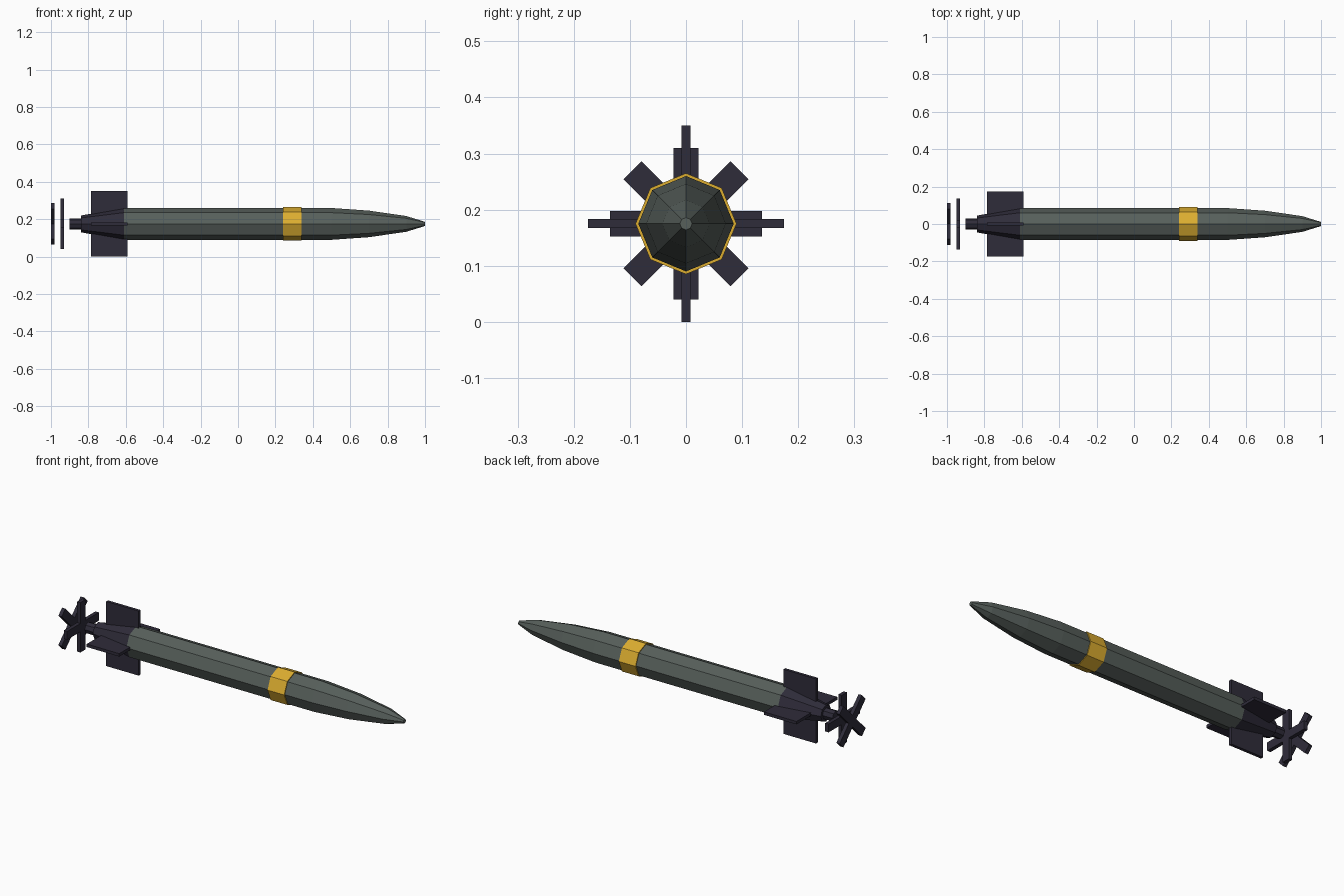
import bpy, bmesh, math
from mathutils import Matrix, Vector

if "Cube" in bpy.data.objects:
    bpy.data.objects.remove(bpy.data.objects["Cube"])

AXIS_Z = 0.175
SIDES = 8


def material(name, rgb):
    m = bpy.data.materials.new(name)
    m.diffuse_color = (*rgb, 1)
    m.use_nodes = True
    m.node_tree.nodes["Principled BSDF"].inputs["Base Color"].default_value = m.diffuse_color
    return m


GREY = material("grey green", (0.095, 0.115, 0.105))
DARK = material("dark violet grey", (0.028, 0.025, 0.042))
GOLD = material("gold", (0.72, 0.42, 0.03))


def finish(name, bm, mat):
    bmesh.ops.recalc_face_normals(bm, faces=bm.faces)
    mesh = bpy.data.meshes.new(name)
    bm.to_mesh(mesh)
    bm.free()
    mesh.materials.append(mat)
    obj = bpy.data.objects.new(name, mesh)
    obj.location.z = AXIS_Z
    bpy.context.collection.objects.link(obj)
    return obj


def lathe(name, profile, mat):
    """Capped eight-sided solid along x from (x, radius) points."""
    bm = bmesh.new()
    rings = []
    for x, r in profile:
        angles = [2 * math.pi * i / SIDES for i in range(SIDES)]
        rings.append([bm.verts.new((x, r * math.cos(a), r * math.sin(a))) for a in angles])
    for a, b in zip(rings, rings[1:]):
        for i in range(SIDES):
            j = (i + 1) % SIDES
            bm.faces.new((a[i], a[j], b[j], b[i]))
    bm.faces.new(rings[0])
    bm.faces.new(rings[-1])
    return finish(name, bm, mat)


def cross(name, x0, x1, width, radius, turn, mat):
    """Two bars crossing at right angles on the axis."""
    bm = bmesh.new()
    for k in range(2):
        m = (Matrix.Translation(((x0 + x1) / 2, 0, 0))
             @ Matrix.Rotation(math.radians(turn + 90 * k), 4, 'X')
             @ Matrix.Diagonal(Vector((x1 - x0, width, 2 * radius, 1))))
        bmesh.ops.create_cube(bm, size=1, matrix=m)
    return finish(name, bm, mat)


# Hull with tapered nose
lathe("hull", [(-0.61, 0.085), (0.50, 0.085), (0.70, 0.071),
               (0.90, 0.042), (1.0, 0.011)], GREY)
# Painted warning band
lathe("band", [(0.24, 0.09), (0.34, 0.09)], GOLD)
# Tail cone and shaft
lathe("tail_cone", [(-0.84, 0.045), (-0.61, 0.085)], DARK)
lathe("shaft", [(-0.90, 0.03), (-0.84, 0.03)], DARK)
# Stabilising fins
cross("fins", -0.785, -0.59, 0.016, 0.175, 0, DARK)
# Two contra-rotating propellers
cross("front_propeller", -0.95, -0.93, 0.045, 0.135, 0, DARK)
cross("rear_propeller", -1.0, -0.98, 0.045, 0.135, 45, DARK)
